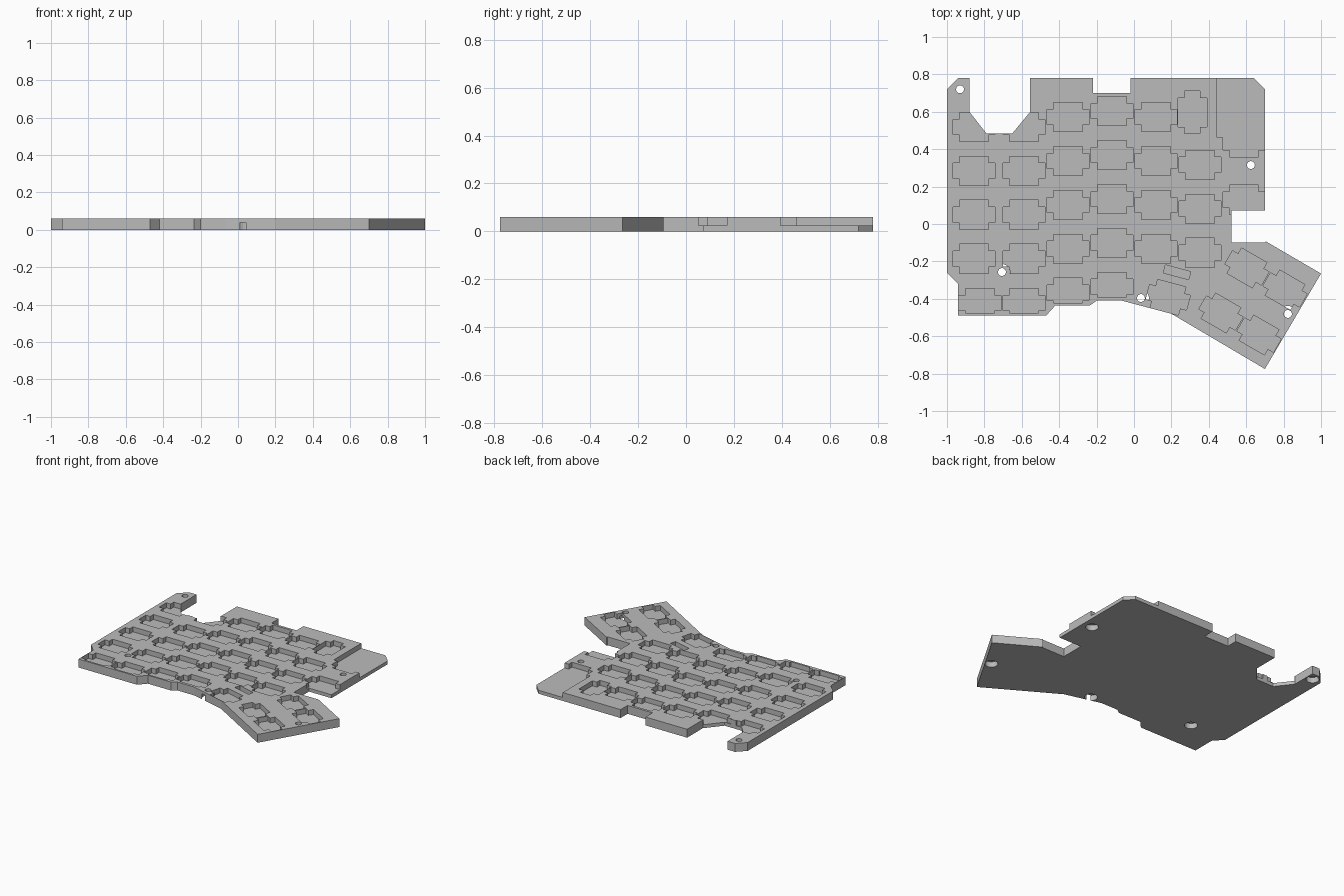
import bpy, bmesh
from math import cos, sin, pi, radians
from mathutils import Vector
from mathutils.geometry import delaunay_2d_cdt

cube = bpy.data.objects.get("Cube")
if cube:
    bpy.data.objects.remove(cube, do_unlink=True)

HEIGHT, FLOOR, BORE_TOP = 0.061, 0.025, 0.04
PITCH = 0.235  # spacing of the key pockets


def place(points, x, y, angle=0):
    """Turn a profile by an angle in degrees and move it."""
    c, s = cos(radians(angle)), sin(radians(angle))
    return [(x + c * u - s * v, y + s * u + c * v) for u, v in points]


def rectangle(x0, y0, x1, y1):
    return [(x0, y0), (x1, y0), (x1, y1), (x0, y1)]


def circle(x, y, radius, sides=24):
    return [(x + radius * cos(2 * pi * i / sides), y + radius * sin(2 * pi * i / sides))
            for i in range(sides)]


def key(x, y, angle=0, lowest=None):
    """Square key pocket with a wing on both sides, optionally cut short."""
    body, wing, rise = 0.078, 0.113, 0.041
    quarter = [(wing, rise), (body, rise), (body, body)]
    half = quarter + [(-u, v) for u, v in reversed(quarter)]
    points = place(half + [(-u, -v) for u, v in half], x, y, angle)
    if lowest is not None:
        points = [(u, max(v, lowest)) for u, v in points]
    return points


def inside(point, profile):
    """Even-odd test of a point against a closed profile."""
    odd = False
    for (x0, y0), (x1, y1) in zip(profile, profile[1:] + profile[:1]):
        if (y0 > point.y) != (y1 > point.y):
            if point.x < x0 + (point.y - y0) * (x1 - x0) / (y1 - y0):
                odd = not odd
    return odd


# Case outline
outline = [
    (-1, 0.72), (-0.94, 0.78), (-0.88, 0.78), (-0.88, 0.6), (-0.79, 0.485),
    (-0.65, 0.485), (-0.555, 0.6), (-0.555, 0.78), (-0.22, 0.78), (-0.22, 0.7),
    (-0.02, 0.7), (-0.02, 0.78), (0.64, 0.78), (0.7, 0.72), (0.7, 0.073),
    (0.52, 0.073), (0.52, -0.1), (0.7, -0.1), (0.705, -0.093), (1, -0.265),
    (0.7, -0.775), (0.2, -0.48), (-0.065, -0.41), (-0.2, -0.41), (-0.235, -0.435),
    (-0.42, -0.435), (-0.47, -0.49), (-0.94, -0.49), (-0.94, -0.32), (-1, -0.26)]

# Key pockets in straight columns: x, first y, number of rows
pockets = []
for x, y, rows in [(-0.856, 0.519, 4), (-0.588, 0.519, 4), (-0.353, 0.572, 4),
                   (-0.118, 0.604, 4), (0.118, 0.572, 4), (0.353, 0.316, 3)]:
    pockets += [key(x, y - PITCH * row) for row in range(rows)]

# Shortened pockets of the front row
for x, y, lowest in [(-0.824, -0.422, -0.476), (-0.588, -0.422, -0.476),
                     (-0.353, -0.368, -0.422), (-0.118, -0.336, -0.39)]:
    pockets.append(key(x, y, lowest=lowest))

# Turned pockets: upright one, inner thumb and thumb cluster
pockets.append(key(0.312, 0.597, 90))
pockets.append(key(0.182, -0.392, -15))
for x, y in [(0.604, -0.235), (0.465, -0.476)]:
    for step in range(2):
        pockets.append(key(x + PITCH * step * cos(pi / 6), y - PITCH * step / 2, -30))

# Narrow slot behind the inner thumb pocket
pockets.append(place(rectangle(-0.07, -0.022, 0.07, 0.022), 0.23, -0.258, -15))

# Open recesses along the left side, with the pockets that join them
pockets += [key(0.588, 0.436), key(0.588, 0.13)]
pockets += [rectangle(0.445, 0.463, 0.8, 0.9), rectangle(0.53, 0, 0.8, 0.171)]

# Screw holes, with wider bores from below
screws = [(-0.93, 0.72), (0.625, 0.315), (-0.706, -0.257), (0.037, -0.396), (0.823, -0.481)]
holes = [circle(x, y, 0.021) for x, y in screws]
bores = [circle(x, y, 0.043) for x, y in screws]


def solid_span(point):
    """Bottom and top of the material at a point, or None where it is open."""
    def within(profiles):
        return any(inside(point, profile) for profile in profiles)
    if not inside(point, outline) or within(holes):
        return None
    bottom = BORE_TOP if within(bores) else 0
    top = FLOOR if within(pockets) else HEIGHT
    return (bottom, top) if bottom < top else None


def exposed(span, other):
    """Parts of a span that the neighbouring span leaves uncovered."""
    if other is None or other[0] >= span[1] or other[1] <= span[0]:
        return [span]
    parts = [(span[0], other[0]), (other[1], span[1])]
    return [(low, high) for low, high in parts if low < high]


# Divide the plan into cells along every profile
points, edges = [], []
for profile in [outline] + pockets + holes + bores:
    start, count = len(points), len(profile)
    points += [Vector(p) for p in profile]
    edges += [(start + i, start + (i + 1) % count) for i in range(count)]
plan, _, cells, *_ = delaunay_2d_cdt(points, edges, [], 0, 0.00001)

spans, owner = [], {}
for n, cell in enumerate(cells):
    spans.append(solid_span(sum((plan[i] for i in cell), Vector((0, 0))) / len(cell)))
    for pair in zip(cell, cell[1:] + cell[:1]):
        owner[pair] = n

# Raise the cells: top, underside and the walls between different heights
bm = bmesh.new()
corners = {}


def corner(i, z):
    if (i, z) not in corners:
        corners[i, z] = bm.verts.new((plan[i].x, plan[i].y, z))
    return corners[i, z]


for cell, span in zip(cells, spans):
    if span:
        bm.faces.new([corner(i, span[1]) for i in cell])
        bm.faces.new([corner(i, span[0]) for i in reversed(cell)])
for (i, j), n in owner.items():
    if spans[n]:
        across = owner.get((j, i))
        beside = None if across is None else spans[across]
        for low, high in exposed(spans[n], beside):
            bm.faces.new((corner(i, low), corner(j, low), corner(j, high), corner(i, high)))

mesh = bpy.data.meshes.new("case_plate")
bm.to_mesh(mesh)
bm.free()
case = bpy.data.objects.new("case_plate", mesh)
bpy.context.collection.objects.link(case)

# Single colour
grey = bpy.data.materials.new("plain grey")
grey.use_nodes = True
grey.diffuse_color = (0.5, 0.5, 0.5, 1)
grey.node_tree.nodes["Principled BSDF"].inputs["Base Color"].default_value = grey.diffuse_color
mesh.materials.append(grey)
